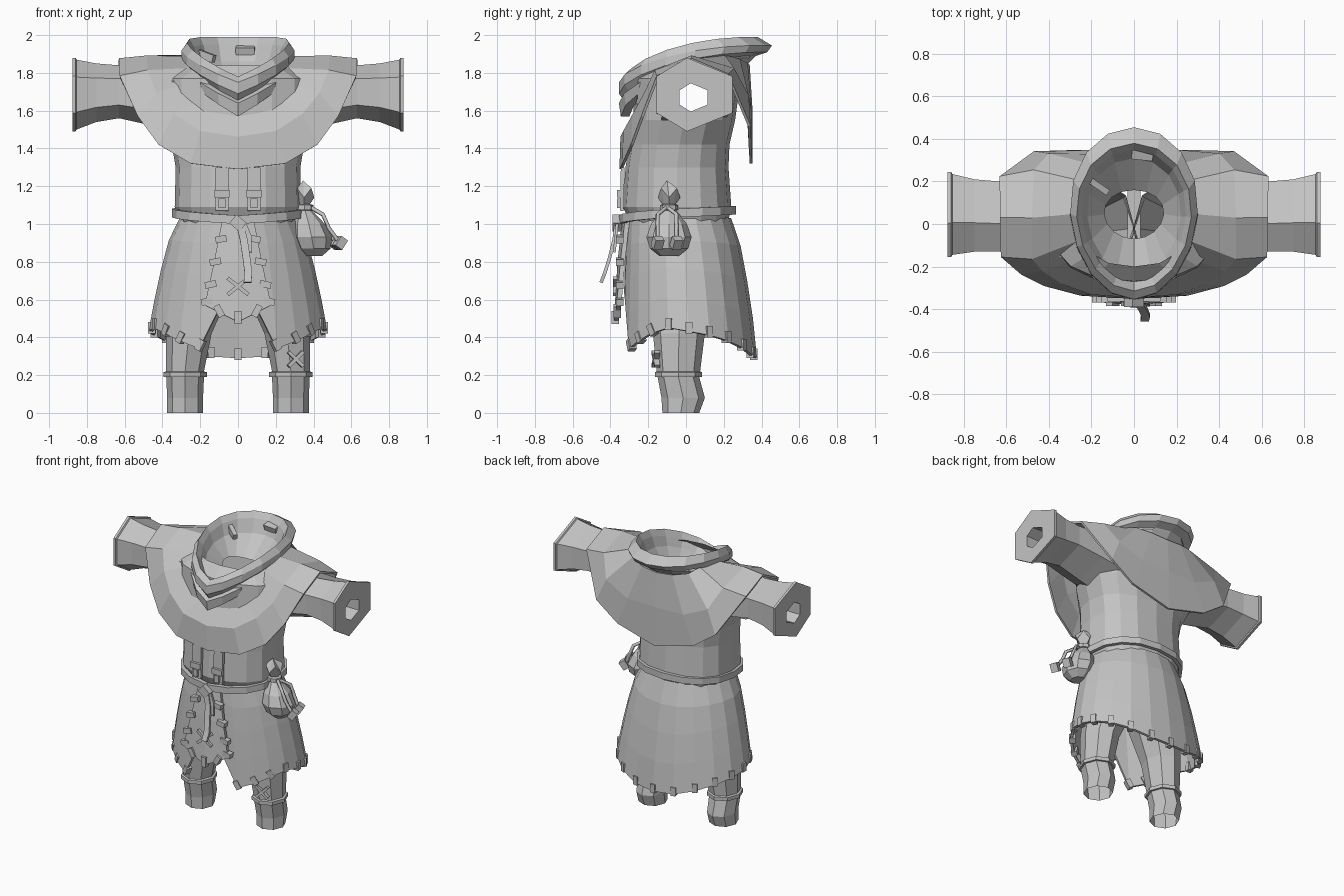
import bpy, bmesh
from math import sin, cos, pi, radians, atan2
from mathutils import Vector, Matrix, Euler

cube = bpy.data.objects.get("Cube")
if cube:
    bpy.data.objects.remove(cube)

cloth = bpy.data.materials.new("plain_grey")
cloth.use_nodes = True
GREY = (0.55, 0.55, 0.55, 1)
cloth.diffuse_color = GREY
cloth.node_tree.nodes["Principled BSDF"].inputs["Base Color"].default_value = GREY


def finish(name, bm, thick=0):
    bmesh.ops.recalc_face_normals(bm, faces=bm.faces[:])
    mesh = bpy.data.meshes.new(name)
    bm.to_mesh(mesh)
    bm.free()
    mesh.materials.append(cloth)
    ob = bpy.data.objects.new(name, mesh)
    bpy.context.collection.objects.link(ob)
    if thick:
        mod = ob.modifiers.new("thickness", "SOLIDIFY")
        mod.thickness = thick
        mod.offset = 0
    return ob


def loft(name, rings, caps=(), thick=0, closed=True, drop=None):
    """Skin a list of point rings; drop(centre) removes faces."""
    bm = bmesh.new()
    rows = [[bm.verts.new(p) for p in r] for r in rings]
    n = len(rows[0])
    for a, b in zip(rows, rows[1:]):
        for i in range(n if closed else n - 1):
            j = (i + 1) % n
            bm.faces.new((a[i], a[j], b[j], b[i]))
    for c in caps:
        bm.faces.new(rows[c])
    if drop:
        gone = [f for f in bm.faces if drop(f.calc_center_median())]
        bmesh.ops.delete(bm, geom=gone, context="FACES")
    return finish(name, bm, thick)


def oval(n, rx, yf, yb, zf, zb=None, cx=0, square=1.0, bump=0, egg=0):
    """Ring from the front round to the back, rising from zf to zb."""
    zb = zf if zb is None else zb
    pts = []
    for i in range(n):
        t = 2 * pi * i / n
        s, c = sin(t), cos(t)
        x = rx * abs(s) ** square * (1 if s > 0 else -1) * (1 - egg * c)
        y = (yf + yb) / 2 - (yb - yf) / 2 * abs(c) ** square * (1 if c > 0 else -1)
        z = zf + (zb - zf) * ((1 - c) / 2) ** 0.5 + bump * s * s
        pts.append((cx + x, y, z))
    return pts


def mirrored(half):
    return half + [(-x, y, z) for x, y, z in half[-2:0:-1]]


def boxes(name, items):
    """items: (location, size, rotation)"""
    bm = bmesh.new()
    for loc, size, rot in items:
        m = Matrix.LocRotScale(Vector(loc), Euler(rot), Vector(size))
        bmesh.ops.create_cube(bm, size=1, matrix=m)
    return finish(name, bm)


def ribbon(name, pts, width, thick):
    left = [(x - width / 2, y, z) for x, y, z in pts]
    right = [(x + width / 2, y, z) for x, y, z in pts]
    return loft(name, [left, right], thick=thick, closed=False)


def cord(name, pts, radius):
    cu = bpy.data.curves.new(name, "CURVE")
    cu.dimensions = "3D"
    cu.bevel_depth, cu.bevel_resolution, cu.use_fill_caps = radius, 0, True
    sp = cu.splines.new("POLY")
    sp.points.add(len(pts) - 1)
    for p, co in zip(sp.points, pts):
        p.co = (*co, 1)
    cu.materials.append(cloth)
    ob = bpy.data.objects.new(name, cu)
    bpy.context.collection.objects.link(ob)


# Tunic body, widening to the armpits and open at the arms
body = [(1.0, .3, -.29, .22), (1.09, .335, -.335, .24), (1.3, .33, -.32, .225),
        (1.42, .35, -.3, .23), (1.55, .41, -.28, .26), (1.77, .4, -.27, .29), (1.84, .27, -.2, .29)]
loft("tunic_body", [oval(16, rx, f, b, z, square=.85) for z, rx, f, b in body],
     drop=lambda c: abs(c.x) > .28 and 1.55 < c.z < 1.77 and abs(c.y) < .13)

# Skirt with uneven hem and a front slit
hem_z = {0: .64, 10: .6, 25: .34, 40: .38, 55: .42, 72: .45, 90: .43,
         108: .41, 126: .38, 144: .34, 162: .3, 180: .29}


def skirt_point(deg, f):
    t = radians(deg)
    z = 1.03 + (hem_z[deg] - 1.03) * f
    drop = min((1.03 - z) / .6, 1.15)
    flare = max(drop, 0) ** .65
    rx, ry = .3 + .165 * flare, .265 + .075 * flare
    return (rx * sin(t), -.035 + .05 * flare - ry * cos(t), z)


loft("skirt", [mirrored([skirt_point(d, f) for d in hem_z])
               for f in (0, .2, .45, .72, 1)], thick=.018)

# Stitches around the hem
items = []
for d in list(hem_z)[2:]:
    x, y, z = skirt_point(d, 1)
    for s in ((1, -1) if d < 180 else (1,)):
        yaw = atan2(s * x / .22, -y / .12)
        tilt = -.5 * s if d < 60 else 0
        items.append(((s * x * .98, y * .98, z + .02), (.035, .04, .06), (0, tilt, yaw)))
boxes("hem_stitches", items)

# Pointed apron panel in front
apron = [(1.03, .08, -.325, 0), (.8, .125, -.35, 0), (.57, .175, -.37, -.09)]
loft("apron", [[(s * w, y + (.015 if s else 0), z + (0 if s else tip)) for s in (-1, 0, 1)]
               for z, w, y, tip in apron], thick=.025, closed=False)
items = [((0, -.375, .505), (.035, .04, .07), (0, 0, 0))]
for s in (1, -1):
    for x, z in ((.09, .92), (.12, .8), (.145, .68), (.165, .59)):
        items.append(((s * x, -.35, z), (.06, .04, .035), (0, s * .2, 0)))
    items.append(((s * .1, -.365, .54), (.035, .04, .065), (0, s * .5, 0)))
    items.append(((0, -.376, .67), (.02, .02, .14), (0, s * .9, 0)))
boxes("apron_stitches", items)

# Chest placket
for s, side in ((1, "left"), (-1, "right")):
    ribbon("placket_" + side, [(s * .085, -.34, 1.07), (s * .085, -.335, 1.3)], .07, .02)
    boxes("placket_stitch_" + side, [((s * .085, -.35, 1.16), (.08, .03, .04), (0, 0, 0)),
                                     ((s * .085, -.35, 1.11), (.035, .03, .05), (0, 0, 0))])

# Belt with knot and hanging end
belt = [(.325, -.325, .24, 0), (.35, -.355, .265, 0), (.35, -.355, .265, .045), (.325, -.325, .24, .045)]
loft("belt", [oval(16, rx, f, b, 1.0 + h, 1.05 + h, square=.88) for rx, f, b, h in belt + belt[:1]])
boxes("belt_knot", [((0, -.365, 1.005), (.07, .05, .06), (0, .7, 0))])
ribbon("belt_end", [(.01, -.37, 1), (.03, -.38, .92), (.045, -.405, .82), (.055, -.43, .74), (.05, -.45, .69)],
       .04, .018)
ribbon("belt_end_short", [(.03, -.365, 1), (.055, -.37, .94), (.06, -.38, .85)], .03, .015)

# Shoulder cape
cape_hem = [(0, -.345, 1.29), (.25, -.33, 1.32), (.42, -.285, 1.42), (.53, -.23, 1.57), (.625, -.15, 1.78),
            (.63, .03, 1.87), (.63, .22, 1.79), (.47, .335, 1.52), (.3, .34, 1.4), (0, .345, 1.32)]
cape_mid = [(0, -.34, 1.46), (.2, -.325, 1.49), (.34, -.275, 1.58), (.43, -.215, 1.69), (.48, -.16, 1.81),
            (.48, .03, 1.885), (.47, .25, 1.82), (.4, .325, 1.68), (.22, .34, 1.6), (0, .345, 1.6)]
cape_neck = [(0, -.27, 1.57), (.1, -.25, 1.6), (.17, -.2, 1.67), (.22, -.14, 1.76), (.25, -.07, 1.82),
             (.26, .05, 1.88), (.25, .2, 1.89), (.22, .28, 1.87), (.12, .32, 1.85), (0, .33, 1.84)]
loft("shoulder_cape", [mirrored(r) for r in (cape_neck, cape_mid, cape_hem)], thick=.015)

# Folded cowl, with a funnel down to the neck opening
cowl = [(.25, -.3, .31, 1.57, 1.83), (.285, -.345, .34, 1.57, 1.86), (.295, -.355, .36, 1.64, 1.88),
        (.27, -.33, .37, 1.655, 1.89), (.3, -.355, .43, 1.69, 1.91), (.3, -.355, .455, 1.75, 1.945),
        (.27, -.315, .38, 1.78, 1.99), (.245, -.28, .35, 1.74, 1.95), (.22, -.24, .31, 1.72, 1.86),
        (.14, -.07, .16, 1.68, 1.74)]
loft("cowl", [oval(16, *r, bump=.03, egg=.08) for r in cowl])
boxes("cowl_tabs", [((-.17, .18, 1.89), (.11, .03, .04), (0, .3, -.6)),
                    ((.04, .33, 1.92), (.1, .05, .04), (.3, 0, -.1))])


def hexagon(x, cy, cz, ry, rz):
    """Sleeve section; its top and bottom corners sit a little forward."""
    return [(x, cy + ry * sin(k * pi / 3) / .866 - (0 if k % 3 else .2 * ry), cz + rz * cos(k * pi / 3))
            for k in range(6)]


# Sleeves and legs
sleeve = [(.27, .03, 1.66, .19, .18), (.45, .03, 1.685, .18, .165), (.63, .035, 1.7, .165, .14),
          (.75, .04, 1.695, .17, .155), (.855, .045, 1.685, .19, .185), (.86, .045, 1.685, .2, .195),
          (.877, .045, 1.685, .2, .195), (.877, .04, 1.67, .075, .075), (.62, .04, 1.67, .08, .08)]
leg = [(0, .28, .095, -.125, .07), (.08, .28, .095, -.13, .1), (.19, .28, .1, -.15, .07),
       (.19, .28, .115, -.165, .085), (.215, .28, .115, -.165, .085), (.22, .28, .1, -.155, .075),
       (.42, .26, .12, -.175, .1), (.72, .17, .165, -.22, .18), (.95, .14, .145, -.25, .2)]
for s, side in ((1, "left"), (-1, "right")):
    loft("sleeve_" + side, [[(s * x, y, z) for x, y, z in hexagon(*r)] for r in sleeve])
    loft("leg_" + side, [oval(8, rx, f, b, z, cx=s * cx) for z, cx, rx, f, b in leg])
boxes("crotch", [((0, 0, .74), (.06, .4, .05), (0, 0, 0))])
boxes("leg_patch", [((.305, -.16, .285), (.018, .03, .11), (0, r, .2)) for r in (.8, -.8)])

# Pouch hung on the belt
pouch = [(.83, .4, .05), (.87, .4, .1), (.93, .39, .12), (1.0, .375, .095), (1.07, .355, .04),
         (1.1, .35, .03), (1.14, .35, .06)]
rings = [oval(8, r * .9, -.09 - r, -.09 + r, z, cx=x) for z, x, r in pouch]
rings[-1] = [(x, y, z + .05 * (i % 2)) for i, (x, y, z) in enumerate(rings[-1])]
loft("pouch", rings + [[(.345, -.1, 1.23)] * 8], caps=(0,))
loft("pouch_tie", [oval(8, r, -.09 - r, -.09 + r, z, cx=.352)
                   for r, z in ((.03, 1.07), (.048, 1.075), (.048, 1.1), (.03, 1.105))])
for k, (x, y) in enumerate(((.53, -.15), (.51, -.05))):
    cord("pouch_cord_%d" % k, [(.38, -.1, 1.09), (.45, y, 1.05), (.48, y, .98), (x, y, .91)], .012)
    boxes("pouch_bead_%d" % k, [((x + .01, y, .9), (.045, .05, .06), (0, .6, .4))])
